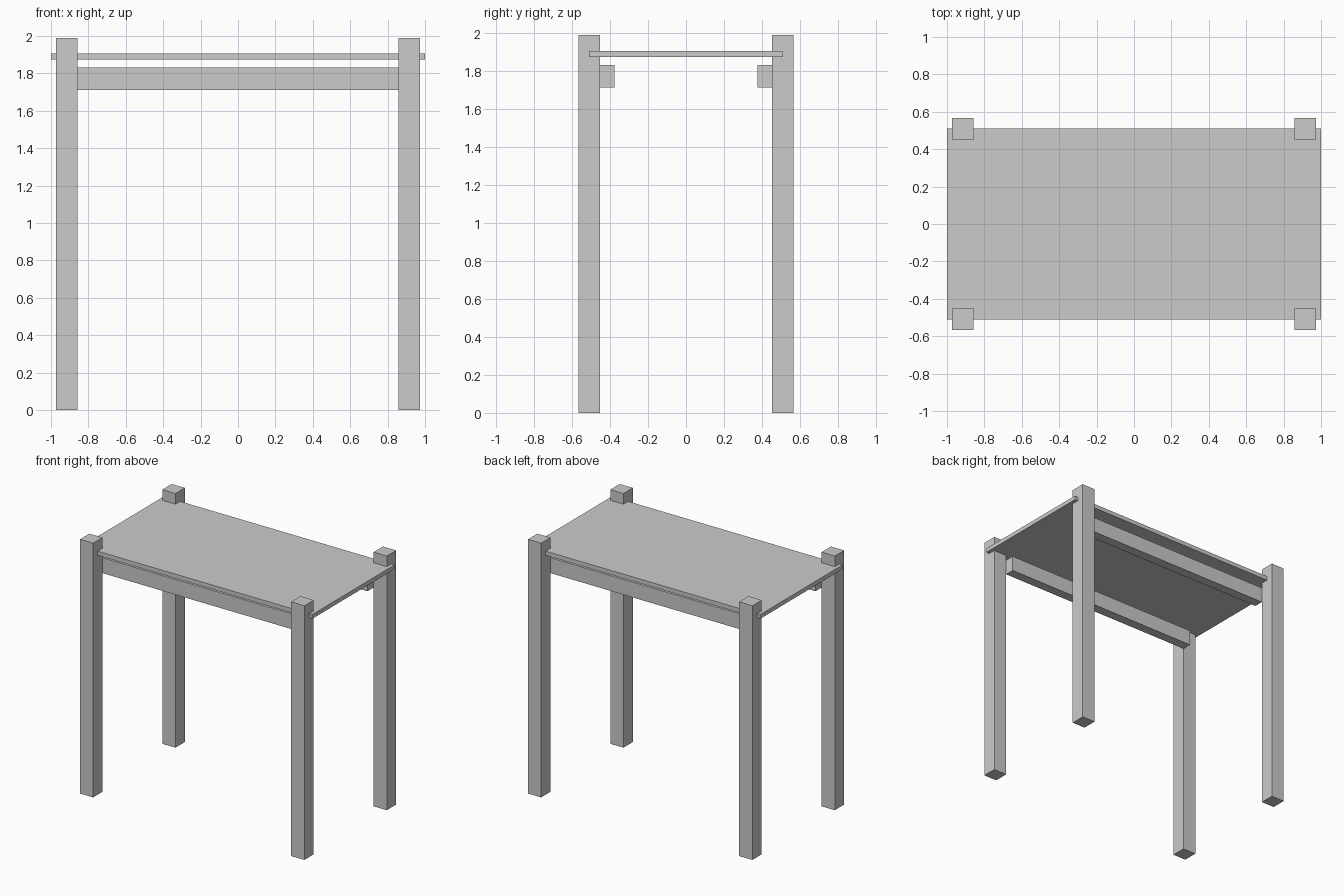
import bpy
import bmesh

if "Cube" in bpy.data.objects:
    bpy.data.objects.remove(bpy.data.objects["Cube"])


def box(name, lo, hi):
    """Axis-aligned box between two opposite corners."""
    bm = bmesh.new()
    bmesh.ops.create_cube(bm, size=1)
    for v in bm.verts:
        v.co = [hi[i] if v.co[i] > 0 else lo[i] for i in range(3)]
    mesh = bpy.data.meshes.new(name)
    bm.to_mesh(mesh)
    bm.free()
    obj = bpy.data.objects.new(name, mesh)
    bpy.context.collection.objects.link(obj)
    return obj


LEG_X = (0.858, 0.972)   # inner and outer faces of the legs
LEG_Y = (0.452, 0.567)
RAIL_IN = 0.376          # inner face of the side rails

# Thin top board, overhanging the legs at both ends
box("top_board", (-1, -0.51, 1.873), (1, 0.51, 1.906))

for side, sy in (("front", -1), ("back", 1)):
    # Square posts that rise past the board
    y0, y1 = sorted((sy * LEG_Y[0], sy * LEG_Y[1]))
    for end, sx in (("left", -1), ("right", 1)):
        x0, x1 = sorted((sx * LEG_X[0], sx * LEG_X[1]))
        box(f"{side}_{end}_leg", (x0, y0, 0), (x1, y1, 1.99))

    # Long rail below the board, set just inside the legs
    y0, y1 = sorted((sy * RAIL_IN, sy * LEG_Y[0]))
    box(f"{side}_rail", (-LEG_X[0], y0, 1.712), (LEG_X[0], y1, 1.832))
